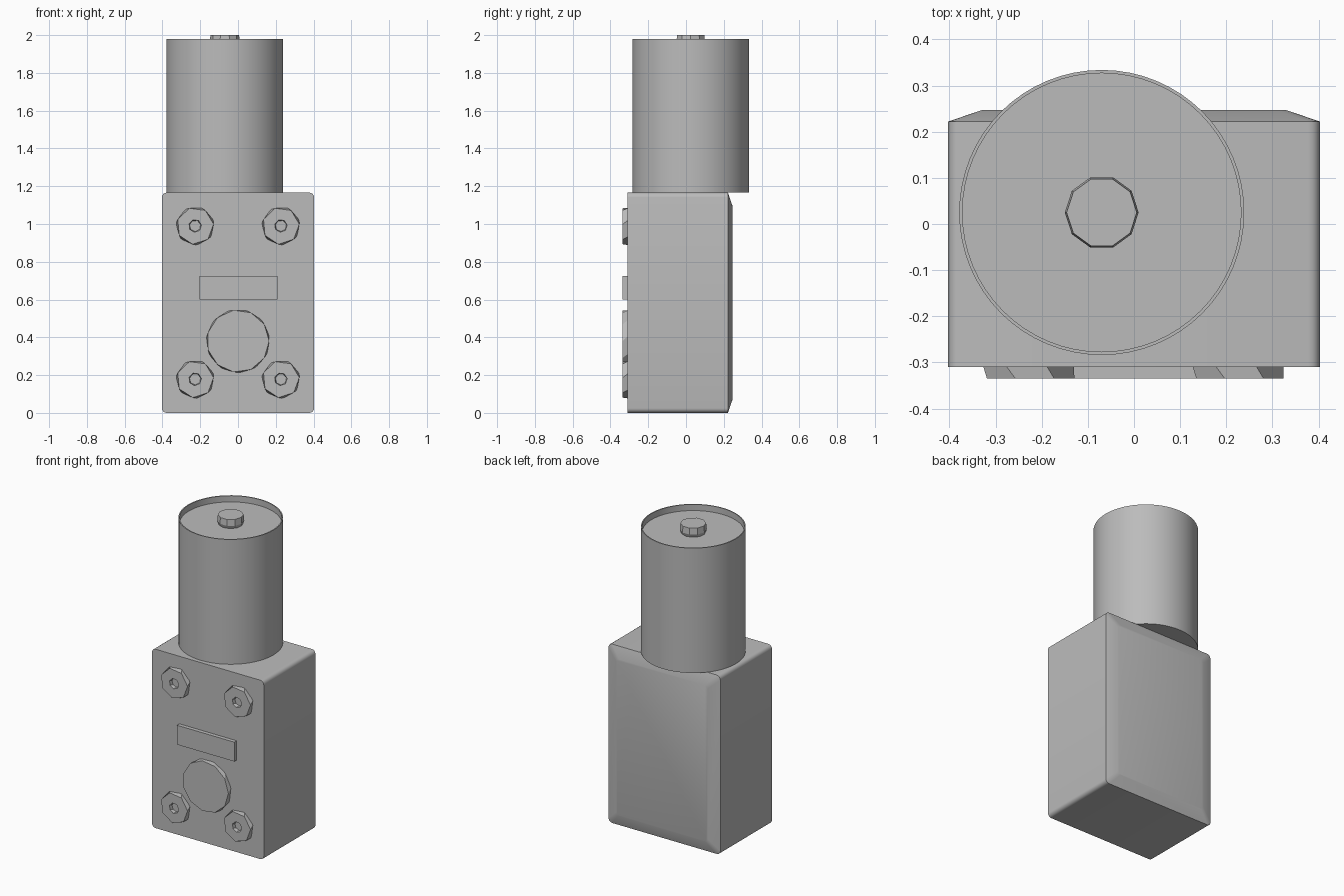
import bpy, bmesh, math
from mathutils import Vector

old = bpy.data.objects.get("Cube")
if old:
    bpy.data.objects.remove(old)

GREY = (0.5, 0.5, 0.5, 1)
mat = bpy.data.materials.new("plain grey")
mat.use_nodes = True
mat.diffuse_color = GREY
mat.node_tree.nodes["Principled BSDF"].inputs["Base Color"].default_value = GREY


def circle(cx, cy, r, n, turn=0.0):
    """Points of a flat polygon, turn given in sides."""
    return [(cx + r * math.cos((i + turn) * math.tau / n),
             cy + r * math.sin((i + turn) * math.tau / n)) for i in range(n)]


def rounded_rect(cx, cy, hx, hy, r, steps=4):
    pts = []
    for k, (sx, sy) in enumerate([(1, 1), (-1, 1), (-1, -1), (1, -1)]):
        for i in range(steps + 1):
            a = (k + i / steps) * math.pi / 2
            pts.append((cx + sx * (hx - r) + r * math.cos(a),
                        cy + sy * (hy - r) + r * math.sin(a)))
    return pts


def upright(pts, z):
    return [Vector((x, y, z)) for x, y in pts]


def facing(pts, y):
    return [Vector((x, y, z)) for x, z in pts]


def loft(name, rings, smooth_angle=None):
    """Skin a stack of equal rings and cap both ends."""
    bm = bmesh.new()
    loops = [[bm.verts.new(p) for p in ring] for ring in rings]
    n = len(loops[0])
    for a, b in zip(loops, loops[1:]):
        for i in range(n):
            j = (i + 1) % n
            bm.faces.new((a[i], a[j], b[j], b[i]))
    bm.faces.new(loops[0])
    bm.faces.new(loops[-1])
    bmesh.ops.recalc_face_normals(bm, faces=bm.faces)
    mesh = bpy.data.meshes.new(name)
    bm.to_mesh(mesh)
    bm.free()
    mesh.materials.append(mat)
    obj = bpy.data.objects.new(name, mesh)
    bpy.context.collection.objects.link(obj)
    if smooth_angle:
        bpy.ops.object.select_all(action='DESELECT')
        obj.select_set(True)
        bpy.context.view_layer.objects.active = obj
        bpy.ops.object.shade_smooth_by_angle(angle=math.radians(smooth_angle))
    return obj


FRONT, PROUD = -0.31, -0.335
MID = 0.583

# Gearbox housing with a shallow sloped back
body = rounded_rect(0, MID, 0.403, MID, 0.025)
back = rounded_rect(0, MID, 0.33, 0.51, 0.02)
loft("gearbox_housing",
     [facing(body, FRONT), facing(body, 0.222), facing(back, 0.247)], 35)

# Motor can with a recessed end cap
MX, MY, R = -0.07, 0.025, 0.309
outer = circle(MX, MY, R, 64)
inner = circle(MX, MY, R - 0.007, 64)
loft("motor_can", [upright(outer, 1.166), upright(outer, 1.98),
                   upright(inner, 1.98), upright(inner, 1.94)], 35)

# Bearing boss on the motor end
loft("motor_boss", [upright(circle(MX, MY, 0.07, 10, 0.4), 1.935),
                    upright(circle(MX, MY, 0.08, 10), 1.96),
                    upright(circle(MX, MY, 0.076, 10), 2.0)])

# Four screws with sunken sockets
for side, sx in (("left", 1), ("right", -1)):
    for level, z in (("upper", 0.99), ("lower", 0.178)):
        x = sx * 0.227
        loft(f"{level}_{side}_screw",
             [facing(circle(x, z, 0.102, 7, 0.35), FRONT + 0.005),
              facing(circle(x, z, 0.098, 7, 0.1), PROUD),
              facing(circle(x, z, 0.034, 7, 0.1), PROUD),
              facing(circle(x, z, 0.03, 7, 0.3), FRONT - 0.003)])

# Round output cover
loft("output_cover", [facing(circle(0, 0.38, 0.168, 11, 0.3), FRONT + 0.005),
                      facing(circle(0, 0.38, 0.165, 11), PROUD)])

# Label plate
corners = [(-0.205, 0.6), (0.208, 0.6), (0.208, 0.726), (-0.205, 0.726)]
loft("label_plate", [facing(corners, FRONT + 0.005), facing(corners, PROUD)])
